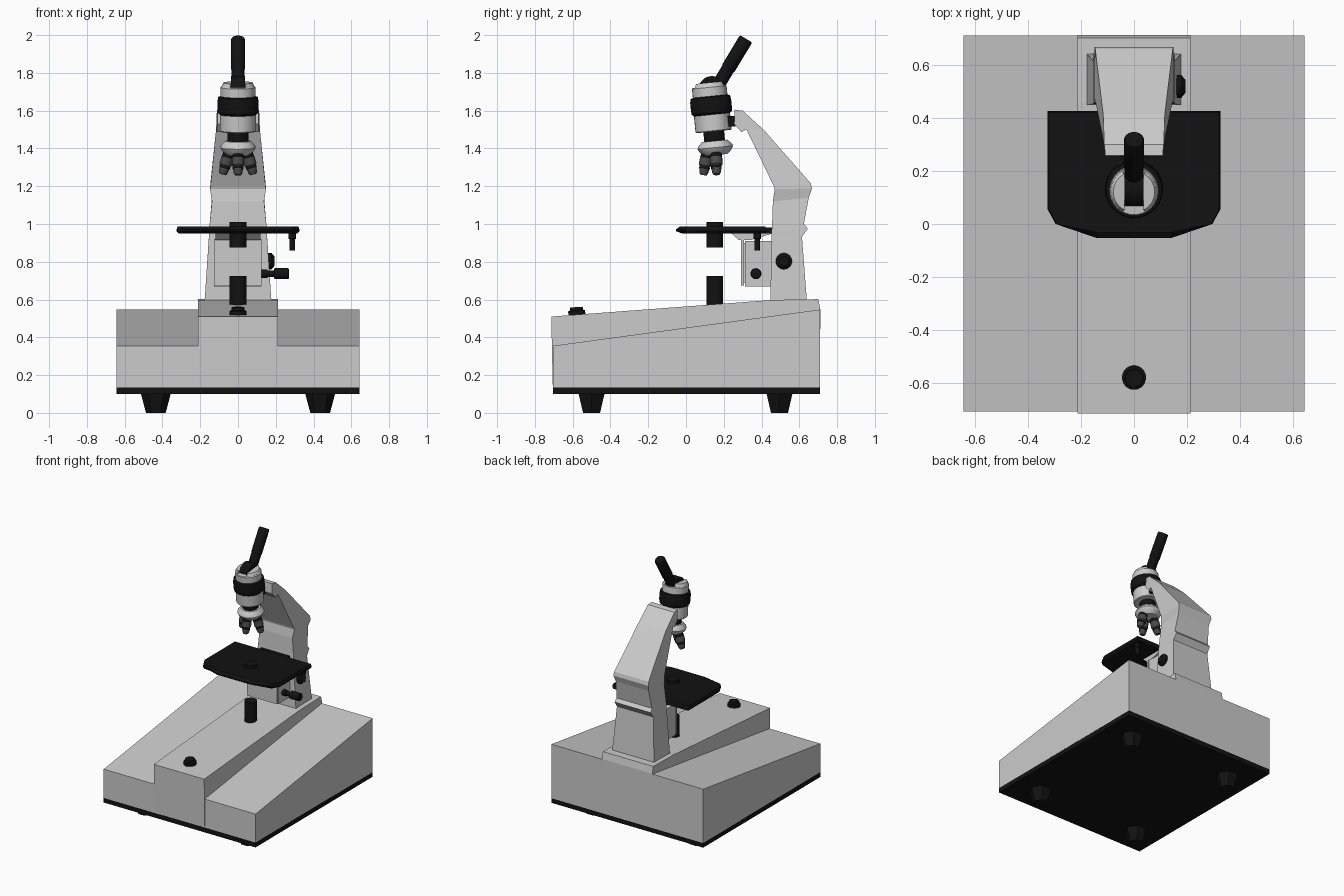
import bpy, bmesh, math
from mathutils import Vector

if "Cube" in bpy.data.objects:
    bpy.data.objects.remove(bpy.data.objects["Cube"])


def material(name, v):
    m = bpy.data.materials.new(name)
    m.diffuse_color = (v, v, v, 1)
    m.use_nodes = True
    m.node_tree.nodes["Principled BSDF"].inputs["Base Color"].default_value = m.diffuse_color
    return m


BLACK = material("black", 0.006)
DARK = material("dark_grey", 0.07)
WHITE = material("white", 0.8)


def loft(name, rings, mat=None, smooth=False):
    """Skin a list of equal-sized rings and cap both ends."""
    bm = bmesh.new()
    vs = [[bm.verts.new(p) for p in r] for r in rings]
    n = len(rings[0])
    for a, b in zip(vs, vs[1:]):
        for i in range(n):
            j = (i + 1) % n
            bm.faces.new((a[i], a[j], b[j], b[i]))
    bm.faces.new(vs[0][::-1])
    bm.faces.new(vs[-1])
    bmesh.ops.recalc_face_normals(bm, faces=bm.faces)
    me = bpy.data.meshes.new(name)
    bm.to_mesh(me)
    bm.free()
    if smooth:
        me.shade_smooth()
        me.set_sharp_from_angle(angle=math.radians(35))
    if mat:
        me.materials.append(mat)
    ob = bpy.data.objects.new(name, me)
    bpy.context.collection.objects.link(ob)
    return ob


def side_profile(name, pts, x0, x1, mat=None):
    return loft(name, [[(x, y, z) for y, z in pts] for x in (x0, x1)], mat)


def box(name, x0, x1, y0, y1, z0, z1, mat=None):
    return side_profile(name, [(y0, z0), (y1, z0), (y1, z1), (y0, z1)], x0, x1, mat)


def lathe(name, p, axis, prof, mat=None, n=32, smooth=True):
    """Turn (radius, height) pairs around an axis starting at p."""
    q = Vector(axis).to_track_quat('Z', 'Y')
    rings = [[Vector(p) + q @ Vector((r * math.cos(t), r * math.sin(t), h))
              for t in (math.tau * i / n for i in range(n))] for r, h in prof]
    return loft(name, rings, mat, smooth)


UP, RIGHT = (0, 0, 1), (1, 0, 0)

# Base: wedge body, raised centre strip, black bottom plate, feet
side_profile("base_body", [(-.705, .135), (.71, .135), (.71, .547), (-.705, .355)], -.642, .642)
side_profile("base_centre_strip", [(-.706, .15), (.71, .15), (.711, .55), (.70, .602),
                                   (.46, .598), (-.713, .51)], -.213, .213)
box("bottom_plate", -.642, .642, -.705, .71, .10, .137, BLACK)
for sx in (-1, 1):
    for y in (-.5, .495):
        lathe("foot", (sx * .435, y, 0), UP, [(.052, 0), (.08, .105)], BLACK, 6, False)

# Controls and lamp on the base
lathe("light_dial", (0, -.577, .51), (0, -.07, 1),
      [(.045, 0), (.045, .03), (.035, .034), (.033, .05)], BLACK)
lathe("lamp", (0, .153, .56), UP, [(.044, 0), (.044, .165)], BLACK)

# Arm: sections of front (y, z), back (y, z), half width
sections = [(.447, .59, .64, .59, .177), (.452, .93, .614, .932, .154),
            (.454, .972, .645, .976, .152), (.456, 1.0, .624, 1.0, .15),
            (.46, 1.12, .65, 1.14, .138), (.47, 1.185, .667, 1.188, .148),
            (.465, 1.20, .66, 1.216, .146), (.32, 1.50, .413, 1.497, .116),
            (.293, 1.487, .30, 1.60, .112), (.255, 1.53, .258, 1.605, .108)]
loft("arm", [[(-w, yf, zf), (w, yf, zf), (w, yb, zb), (-w, yb, zb)]
             for yf, zf, yb, zb, w in sections])

# Focus block under the stage with its knobs
box("focus_block", -.128, .124, .312, .46, .67, .91)
box("focus_slide_plate", -.128, .124, .292, .306, .675, .92)
box("focus_slide_core", -.10, .10, .30, .32, .69, .90)
loft("stage_bracket", [[(x, y, .95) for x, y in ((-.12, .24), (.12, .24), (.12, .46), (-.12, .46))],
                       [(x, y, .915) for x, y in ((-.12, .28), (.12, .28), (.12, .34), (-.12, .34))]],
     WHITE)
lathe("coarse_focus_knob", (.145, .518, .803), RIGHT,
      [(.03, 0), (.043, .015), (.043, .033), (.025, .048)], BLACK)
lathe("fine_focus_knob", (.115, .37, .737), RIGHT,
      [(.022, 0), (.022, .04), (.017, .042), (.017, .075), (.029, .078), (.029, .15), (.025, .155)],
      BLACK)

# Stage with clipped front corners, thinned towards the front
half = [(.325, .425), (.325, .055), (.295, 0), (.14, -.053)]
outline = half + [(-x, y) for x, y in reversed(half)]
loft("stage", [[(x * .97, max(y, .0) + .4 * min(y, 0), .95) for x, y in outline],
               [(x, y, .962) for x, y in outline],
               [(x, y, .972) for x, y in outline],
               [(x * .985, y * .99 if y > 0 else y * .6, .987) for x, y in outline]], BLACK)
box("stage_rear_mount", -.12, .12, .40, .46, .95, .982, BLACK)
lathe("condenser", (0, .153, .876), UP, [(.044, 0), (.044, .134)], BLACK)
lathe("stage_knob", (.288, .378, .86), UP,
      [(.015, 0), (.015, .06), (.02, .062), (.02, .095)], BLACK)

# Head, leaning slightly forward; heights run along its axis
AX = Vector((0, -.1, 1)).normalized()
LOW = Vector((0, .158, 1.375))
lathe("nosepiece", LOW, AX, [(.06, -.01), (.085, .012), (.094, .03), (.09, .042), (.068, .065)], WHITE)
lathe("nosepiece_neck", LOW, AX, [(.055, .06), (.055, .125)], BLACK)
lathe("head_body", LOW, AX, [(.092, .115), (.096, .12), (.096, .215)])
lathe("head_ring", LOW, AX, [(.096, .205), (.107, .215), (.109, .24), (.109, .275),
                             (.105, .298), (.092, .303)], BLACK, 48)
lathe("head_cap", LOW, AX, [(.092, .295), (.092, .35), (.088, .355)])
# Ears either side of the prism
for sx in (-1, 1):
    arc = [math.radians(a) for a in range(-60, 61, 15)]
    q = AX.to_track_quat('Z', 'Y').to_matrix()
    yv = Vector((1, 0, 0)).cross(AX) * -1
    rings = []
    for h, r in ((.35, .09), (.375, .078)):
        pts = [Vector((sx * r * math.cos(a), 0, 0)) + yv * r * math.sin(a) for a in arc]
        pts += [Vector((sx * .036, 0, 0)) + yv * s * r * .8 for s in (1, -1)]
        rings.append([LOW + AX * h + p for p in pts])
    loft("cap_ear", rings)
box("head_mount", -.05, .05, .20, .262, 1.515, 1.572, BLACK)

# Prism housing and eyepiece tube
lathe("prism_housing", (-.036, .137, 1.713), RIGHT, [(.07, 0), (.07, .072)], BLACK)
lathe("eyepiece_tube", (0, .155, 1.71), (0, .155, .257),
      [(.035, 0), (.035, .13), (.038, .135), (.038, .308), (.033, .316)], BLACK)

# Three objectives, left, right and front
for dx, dy in ((-1, 0), (1, 0), (0, -1)):
    start = LOW + Vector((dx * .045, dy * .045, .01))
    d = Vector((dx * .3, dy * .2, -1)) + Vector((0, .03, 0))
    lathe("objective_collar", start, d, [(.031, 0), (.031, .04)], BLACK, 24)
    lathe("objective_barrel", start, d, [(.033, .035), (.033, .075), (.027, .082), (.027, .10)], DARK, 24)
    lathe("objective_band", start, d, [(.0285, .084), (.0285, .094)], BLACK, 24)
    lathe("objective_tip", start, d, [(.026, .098), (.023, .118), (.017, .128)], DARK, 24)
